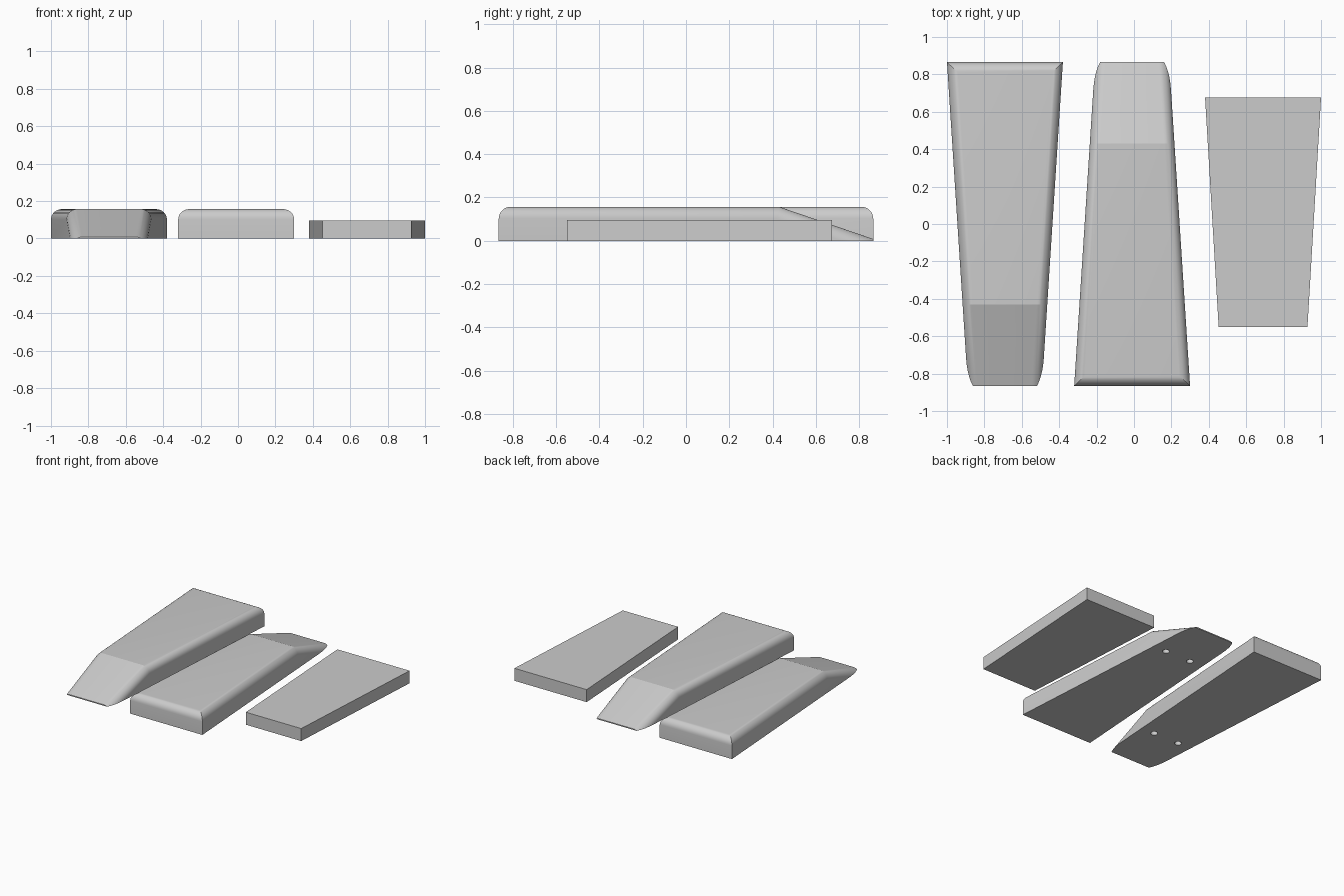
import bpy, bmesh
from math import radians, pi
from mathutils import Matrix

if "Cube" in bpy.data.objects:
    bpy.data.objects.remove(bpy.data.objects["Cube"], do_unlink=True)

grey = bpy.data.materials.new("plain grey")
grey.use_nodes = True
colour = (0.6, 0.6, 0.6, 1)
grey.diffuse_color = colour
grey.node_tree.nodes["Principled BSDF"].inputs["Base Color"].default_value = colour

HALF_LENGTH = 0.865
HEIGHT = 0.157
FILLET = 0.055


def tapered_prism(profile, half_width):
    """Side profile of (y, z) points, swept across a width that varies with y."""
    bm = bmesh.new()
    left = [bm.verts.new((-half_width(y), y, z)) for y, z in profile]
    right = [bm.verts.new((half_width(y), y, z)) for y, z in profile]
    bm.faces.new(left)
    bm.faces.new(right[::-1])
    for i in range(len(profile)):
        j = (i + 1) % len(profile)
        bm.faces.new((left[j], left[i], right[i], right[j]))
    bmesh.ops.recalc_face_normals(bm, faces=bm.faces)
    return bm


def trim(bm, point, normal):
    """Cut away everything on the normal side and cap the cut."""
    cut = bmesh.ops.bisect_plane(bm, geom=bm.verts[:] + bm.edges[:] + bm.faces[:],
                                 plane_co=point, plane_no=normal, clear_outer=True)
    edges = [e for e in cut["geom_cut"] if isinstance(e, bmesh.types.BMEdge)]
    bmesh.ops.holes_fill(bm, edges=[e for e in edges if e.is_boundary])


def finish(bm, name):
    bmesh.ops.recalc_face_normals(bm, faces=bm.faces)
    mesh = bpy.data.meshes.new(name)
    bm.to_mesh(mesh)
    bm.free()
    mesh.materials.append(grey)
    obj = bpy.data.objects.new(name, mesh)
    bpy.context.collection.objects.link(obj)
    return obj


def activate(obj):
    bpy.ops.object.select_all(action="DESELECT")
    obj.select_set(True)
    bpy.context.view_layer.objects.active = obj


def sloped_wedge(name, x, turn):
    # Oversized block with a ramp, rounded along the top, then trimmed to size
    slope = 0.342
    ramp_y, nose_y = -0.43, -1.1
    nose_z = HEIGHT - slope * (ramp_y - nose_y)
    profile = [(HALF_LENGTH, -0.3), (HALF_LENGTH, HEIGHT), (ramp_y, HEIGHT),
               (nose_y, nose_z), (nose_y, -0.3)]
    bm = tapered_prism(profile, lambda y: 0.254 + 0.0645 * y)
    rim = []
    for e in bm.edges:
        a, b = (v.co for v in e.verts)
        across = abs(a.y - b.y) < 0.001
        on_top = min(a.z, b.z) > nose_z - 0.001
        if on_top and (not across or a.y > HALF_LENGTH - 0.01):
            rim.append(e)
    bmesh.ops.bevel(bm, geom=rim, offset=FILLET, offset_type="OFFSET", segments=8,
                    profile=0.5, affect="EDGES")
    trim(bm, (0, 0, 0), (0, 0, -1))
    trim(bm, (0, -HALF_LENGTH, 0), (0, -1, 0))
    wedge = finish(bm, name)

    # Two blind holes in the underside
    holes = bmesh.new()
    for side in (-1, 1):
        bmesh.ops.create_cone(holes, cap_ends=True, segments=24, radius1=0.025,
                              radius2=0.025, depth=0.16,
                              matrix=Matrix.Translation((side * 0.11, -0.47, 0)))
    cutter = finish(holes, name + "_hole_cutter")
    cutter.hide_render = True
    mod = wedge.modifiers.new("holes", "BOOLEAN")
    mod.operation, mod.solver, mod.object = "DIFFERENCE", "EXACT", cutter
    activate(wedge)
    bpy.ops.object.modifier_apply(modifier=mod.name)
    bpy.data.objects.remove(cutter, do_unlink=True)
    bpy.ops.object.shade_smooth_by_angle(angle=radians(17))
    wedge.location.x = x
    wedge.rotation_euler.z = turn


sloped_wedge("outer_wedge", -0.69, 0)
sloped_wedge("middle_wedge", -0.01, pi)

# Plain tapered slab
plate = [(0.675, 0), (0.675, 0.097), (-0.55, 0.097), (-0.55, 0)]
slab = finish(tapered_prism(plate, lambda y: 0.27 + 0.0592 * y), "flat_slab")
slab.location.x = 0.69
